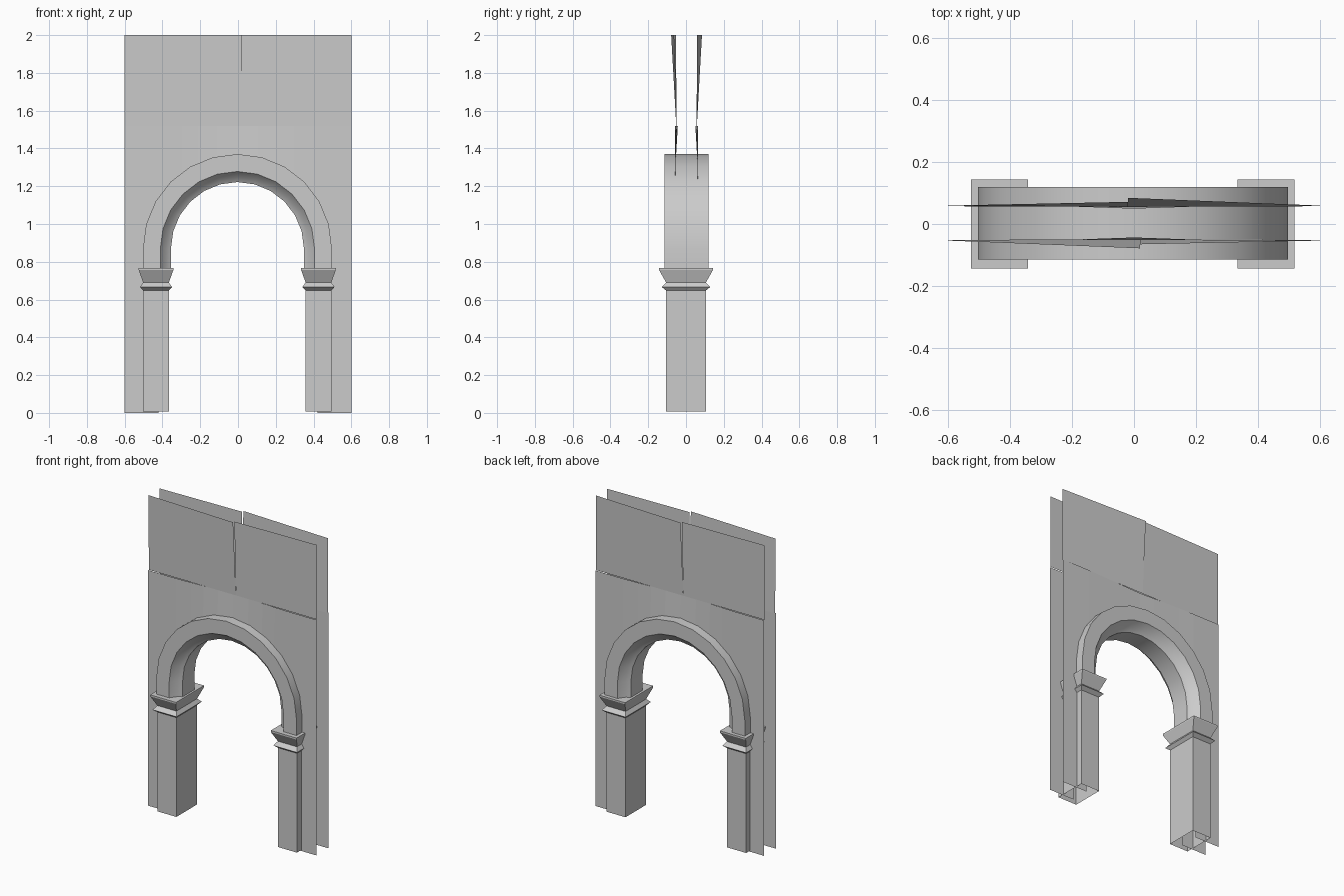
import bpy, math
from math import sin, cos, pi, radians

if "Cube" in bpy.data.objects:
    bpy.data.objects.remove(bpy.data.objects["Cube"])

SPRING = 0.87      # height of the arch centre
STEPS = 12         # segments over the half circle
CX, CY = -0.003, 0.003


def make(name, verts, faces, smooth=False):
    me = bpy.data.meshes.new(name)
    me.from_pydata(verts, [], faces)
    me.update()
    ob = bpy.data.objects.new(name, me)
    bpy.context.collection.objects.link(ob)
    if smooth:
        bpy.ops.object.select_all(action='DESELECT')
        ob.select_set(True)
        bpy.context.view_layer.objects.active = ob
        bpy.ops.object.shade_smooth_by_angle(angle=radians(30))
    return ob


def arch_path(r, z0):
    """Points from the left foot over the crown to the right foot."""
    angs = [pi - pi * i / STEPS for i in range(STEPS + 1)]
    pts = [(r * cos(a), SPRING + r * sin(a)) for a in angs]
    return [(-r, z0)] + pts + [(r, z0)]


# Moulded arch: a closed radial profile swept along the stilted half circle
profile = [(0.5, -0.117), (0.408, -0.117), (0.378, -0.075), (0.352, -0.06),
           (0.352, 0.06), (0.378, 0.075), (0.408, 0.117), (0.5, 0.117)]
n = len(profile)
rails = [arch_path(r, 0.765) for r, _ in profile]
m = len(rails[0])
verts = [(rails[j][i][0] + CX, profile[j][1] + CY, rails[j][i][1])
         for i in range(m) for j in range(n)]
faces = [(i * n + j, i * n + (j + 1) % n, (i + 1) * n + (j + 1) % n, (i + 1) * n + j)
         for i in range(m - 1) for j in range(n)]
make("arch_moulding", verts, faces, True)


# Rectangular shafts and capitals: stacked rings of (z, x offset, y offset)
def stack(name, cx, rings, cap):
    hx, hy = 0.068, 0.105
    vs, fs = [], []
    for z, ox, oy in rings:
        for sx, sy in ((-1, -1), (1, -1), (1, 1), (-1, 1)):
            vs.append((cx + sx * (hx + ox), sy * (hy + oy), z))
    for k in range(len(rings) - 1):
        for j in range(4):
            a, b = k * 4 + j, k * 4 + (j + 1) % 4
            fs.append((a, b, b + 4, a + 4))
    if cap:
        t = len(vs)
        fs.append((t - 4, t - 3, t - 2, t - 1))
    make(name, vs, fs)


for side, cx in (("left", -0.434), ("right", 0.426)):
    stack(side + "_pier", cx, [(0.008, 0, 0), (0.65, 0, 0)], False)
    stack(side + "_capital", cx,
          [(0.648, 0, 0), (0.667, 0.017, 0.024), (0.69, 0, 0),
           (0.757, 0.024, 0.038), (0.767, 0.024, 0.038)], True)


# Thin wall sheets, the back one being the front turned half way round
def wall(name, turn):
    s = -1 if turn else 1
    y0 = 0.0605

    def p(x, d, z):
        return (s * x, s * -(y0 + d) + CY, z)

    # Lower sheet with the arched opening
    vs, fs = [], []
    top = 1.518
    for x, z in arch_path(0.42, 0.0)[1:-1]:
        dip = -0.014 * max(0, 1 - abs(x) / 0.4)
        vs += [p(x, 0, z), p(x, dip, top)]
    for i in range(STEPS):
        a = 2 * i
        fs.append((a, a + 2, a + 3, a + 1))
    levels = [0, 0.35, 0.82, SPRING, top]
    for e in (-1, 1):
        b = len(vs)
        for z in levels:
            vs += [p(e * 0.6, 0, z), p(e * 0.42, 0, z)]
        for k in range(len(levels) - 1):
            q = (b + 2 * k, b + 2 * k + 1, b + 2 * k + 3, b + 2 * k + 2)
            fs.append(q if e < 0 else q[::-1])
    make(name + "_lower", vs, fs)

    # Upper panels, bowed outwards along the middle seam
    vs = [p(-0.6, -0.006, 1.518), p(0.02, -0.008, 1.518), p(0.02, 0.021, 2), p(-0.6, -0.004, 2),
          p(0.02, -0.008, 1.518), p(0.6, -0.006, 1.518), p(0.6, -0.004, 2), p(0.02, 0.008, 2)]
    make(name + "_upper", vs, [(0, 1, 2, 3), (4, 5, 6, 7)])


wall("front_wall", False)
wall("back_wall", True)
